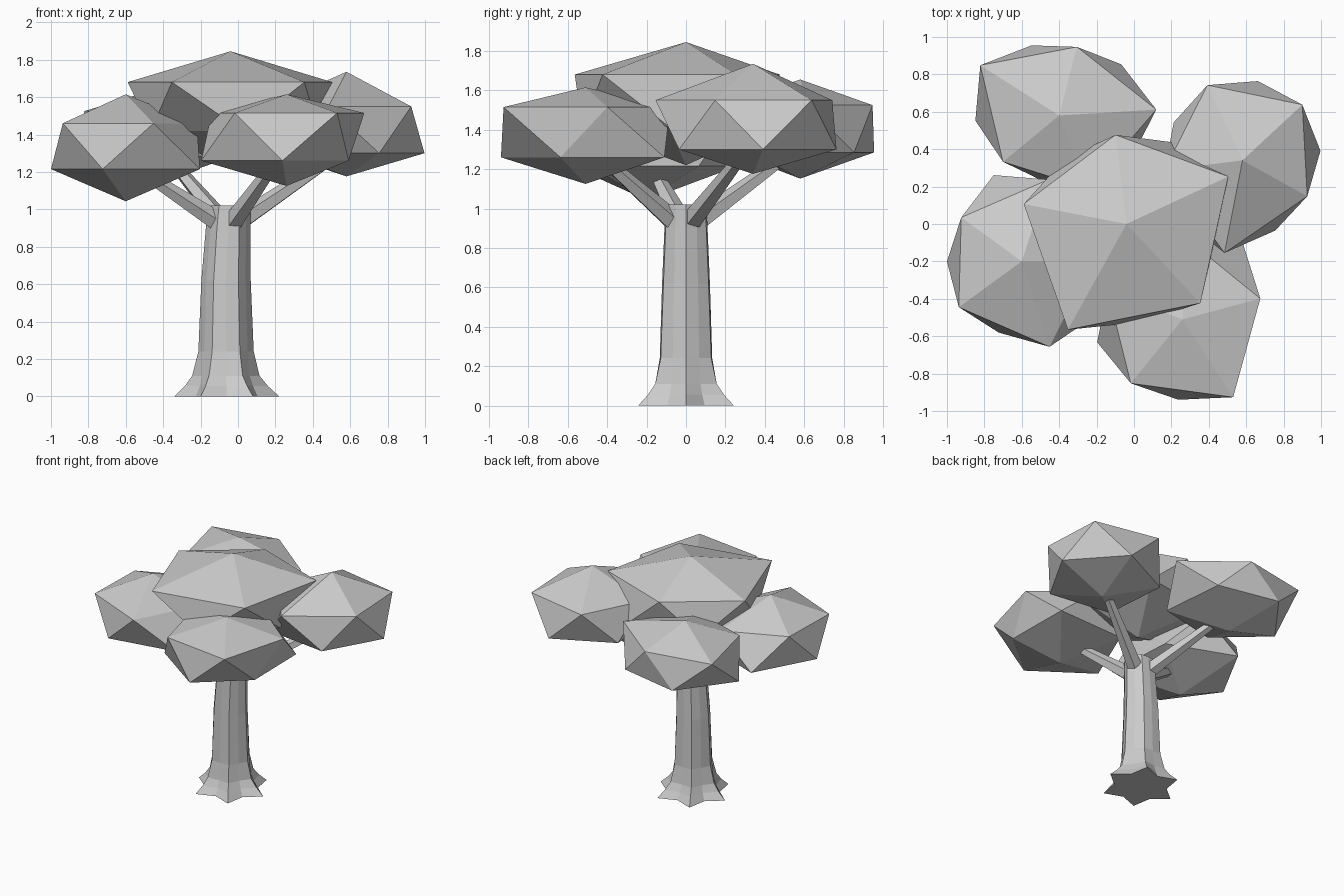
import bpy, bmesh
from math import radians, degrees, sin, cos, atan2
from mathutils import Vector

if "Cube" in bpy.data.objects:
    bpy.data.objects.remove(bpy.data.objects["Cube"])


def finish(bm, name):
    bmesh.ops.recalc_face_normals(bm, faces=bm.faces)
    mesh = bpy.data.meshes.new(name)
    bm.to_mesh(mesh)
    bm.free()
    obj = bpy.data.objects.new(name, mesh)
    bpy.context.collection.objects.link(obj)


def loft(bm, rings):
    """Skin a stack of equal-sized point rings and cap both ends."""
    loops = [[bm.verts.new(p) for p in ring] for ring in rings]
    n = len(loops[0])
    for a, b in zip(loops, loops[1:]):
        for i in range(n):
            j = (i + 1) % n
            bm.faces.new((a[i], a[j], b[j], b[i]))
    bm.faces.new(loops[0][::-1])
    bm.faces.new(loops[-1])


# Trunk: six ridges flaring into roots; (z, centre x, ridge radius, valley ratio)
PROFILE = [(0, -.06, .28, .68), (.055, -.062, .222, .74), (.11, -.065, .18, .82),
           (.24, -.064, .148, .9), (.62, -.064, .132, .92),
           (.9, -.053, .119, .92), (1.02, -.045, .113, .92)]
bm = bmesh.new()
rings = []
for z, cx, r, valley in PROFILE:
    ring = []
    for i in range(12):
        a, rr = radians(30 * i), r * (valley if i % 2 else 1)
        ring.append((cx + rr * cos(a), rr * sin(a), z))
    rings.append(ring)
loft(bm, rings)
finish(bm, "trunk")


# Branches: tapered five-sided limbs (start, end)
def branch(name, start, end, r0=.055, r1=.032):
    start, end = Vector(start), Vector(end)
    q = (end - start).to_track_quat('Z', 'Y')
    bm = bmesh.new()
    loft(bm, [[p + q @ Vector((r * cos(radians(72 * i)), r * sin(radians(72 * i)), 0))
               for i in range(5)] for p, r in ((start, r0), (end, r1))])
    finish(bm, name)


branch("branch_left", (-.12, -.03, .94), (-.5, -.16, 1.19))
branch("branch_front", (-.02, -.07, .94), (.2, -.42, 1.25))
branch("branch_right", (.03, .04, .95), (.49, .28, 1.26))
branch("branch_back", (-.09, .07, .94), (-.34, .48, 1.24))


# Foliage: irregular icosahedra; heights are bottom, lower ring, upper ring, top
def foliage(name, centre, heights, turn, lower, upper):
    bm = bmesh.new()
    bmesh.ops.create_icosphere(bm, subdivisions=1, radius=1)
    bot, low, up, top = heights
    for v in bm.verts:
        if abs(v.co.x) + abs(v.co.y) < .1:
            v.co = (*centre, top if v.co.z > 0 else bot)
            continue
        a = degrees(atan2(v.co.y, v.co.x))
        if v.co.z > 0:
            r, z = upper[round(a / 72) % 5], up
        else:
            r, z = lower[round((a - 36) / 72) % 5], low
        a = radians(a + turn)
        v.co = (centre[0] + r * cos(a), centre[1] + r * sin(a), z)
    finish(bm, name)


foliage("foliage_left", (-.6, -.2), (1.043, 1.215, 1.46, 1.615), 0,
        (.45, .485, .40, .40, .49), (.38, .46, .40, .416, .48))
foliage("foliage_front", (.26, -.51), (1.125, 1.26, 1.515, 1.615), 15,
        (.515, .45, .473, .43, .355), (.43, .43, .43, .44, .496))
foliage("foliage_right", (.58, .34), (1.176, 1.30, 1.55, 1.735), -29,
        (.42, .432, .42, .45, .414), (.396, .437, .444, .42, .504))
foliage("foliage_back", (-.4, .58), (1.152, 1.285, 1.525, 1.655), 3.5,
        (.43, .403, .449, .36, .45), (.52, .379, .50, .389, .42))
foliage("foliage_top", (-.04, 0), (1.22, 1.42, 1.68, 1.845), 25,
        (.50, .48, .47, .53, .48), (.60, .48, .56, .646, .579))
